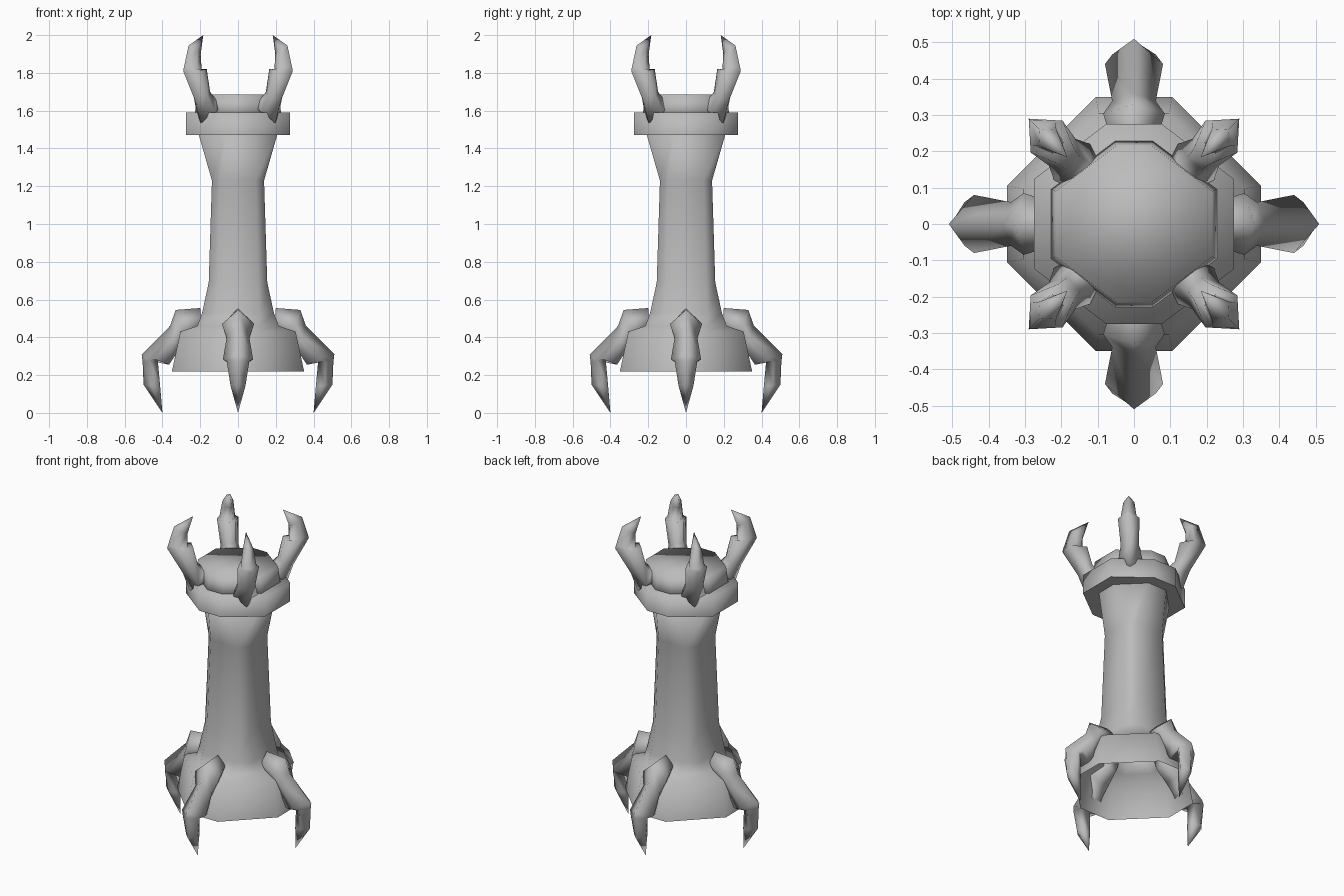
import bpy, bmesh, math

if "Cube" in bpy.data.objects:
    bpy.data.objects.remove(bpy.data.objects["Cube"])

stone = bpy.data.materials.new("grey stone")
stone.diffuse_color = (0.5, 0.5, 0.5, 1)
stone.use_nodes = True
stone.node_tree.nodes["Principled BSDF"].inputs["Base Color"].default_value = stone.diffuse_color


def make_object(name, rings, cap_start, cap_end):
    """Skin a stack of equal-length point rings into one smooth mesh."""
    bm = bmesh.new()
    loops = [[bm.verts.new(p) for p in ring] for ring in rings]
    n = len(loops[0])
    for a, b in zip(loops, loops[1:]):
        for i in range(n):
            j = (i + 1) % n
            bm.faces.new((a[i], a[j], b[j], b[i]))
    if cap_start:
        bm.faces.new(loops[0][::-1])
    if cap_end:
        bm.faces.new(loops[-1])
    bmesh.ops.remove_doubles(bm, verts=bm.verts, dist=0.0005)
    bmesh.ops.recalc_face_normals(bm, faces=bm.faces)
    for f in bm.faces:
        f.smooth = True
    me = bpy.data.meshes.new(name)
    bm.to_mesh(me)
    bm.free()
    me.materials.append(stone)
    ob = bpy.data.objects.new(name, me)
    bpy.context.collection.objects.link(ob)
    return ob


def octagon(r, z, fx=0.29, fy=0.34):
    """Eight-sided outline; fx and fy set how wide the axis-facing sides are."""
    a, b = r * fx, r * fy
    return [(r, -b, z), (r, b, z), (a, r, z), (-a, r, z),
            (-r, b, z), (-r, -b, z), (-a, -r, z), (a, -r, z)]


def claw(name, stations, angle):
    """Ridged claw; a station is outer r, outer z, inner r, inner z, half width."""
    c, s = math.cos(angle), math.sin(angle)
    rings = []
    for ro, zo, ri, zi, w in stations:
        rm, zm = ro * 0.52 + ri * 0.48, zo * 0.52 + zi * 0.48
        local = [(ro, 0, zo), (rm, w, zm), (ri, w * 0.5, zi),
                 (ri, -w * 0.5, zi), (rm, -w, zm)]
        rings.append([(r * c - t * s, r * s + t * c, z) for r, t, z in local])
    return make_object(name, rings, True, False)


# Tower shaft with flared skirt, open underneath: radius, height, side width
profile = [(0.35, 0.22, 0.3), (0.305, 0.43, 0.32), (0.215, 0.46, 0.5),
           (0.19, 0.53, 0.6), (0.155, 0.69, 0.68), (0.138, 1.23, 0.68),
           (0.21, 1.48, 0.3)]
make_object("tower_shaft", [octagon(r, z, f, f) for r, z, f in profile], False, True)

# Collar ring and raised cap
collar = make_object("collar", [octagon(0.275, 1.47, 0.28, 0.45),
                                octagon(0.275, 1.59, 0.28, 0.45)], True, True)
for p in collar.data.polygons:  # flat underside
    if p.normal.z < -0.5:
        p.use_smooth = False
make_object("top_cap", [octagon(0.232, 1.56, 0.23, 0.42),
                        octagon(0.215, 1.685, 0.23, 0.42)], True, True)

# Feet along the axes
foot = [(0.20, 0.555, 0.19, 0.44, 0.05), (0.33, 0.545, 0.275, 0.39, 0.085),
        (0.36, 0.46, 0.315, 0.33, 0.06), (0.51, 0.31, 0.365, 0.255, 0.08),
        (0.505, 0.27, 0.425, 0.28, 0.06), (0.50, 0.15, 0.412, 0.14, 0.04),
        (0.40, 0.0, 0.40, 0.0, 0.0)]
# Prongs on the diagonals
prong = [(0.19, 1.56, 0.17, 1.67, 0.05), (0.28, 1.535, 0.20, 1.66, 0.07),
         (0.32, 1.65, 0.235, 1.70, 0.052), (0.41, 1.81, 0.265, 1.82, 0.062),
         (0.405, 1.83, 0.295, 1.815, 0.045), (0.37, 1.945, 0.295, 1.90, 0.032),
         (0.26, 2.0, 0.26, 2.0, 0.0)]
for k in range(4):
    claw(f"foot_claw_{k + 1}", foot, k * math.pi / 2)
    claw(f"top_claw_{k + 1}", prong, (k + 0.5) * math.pi / 2)
